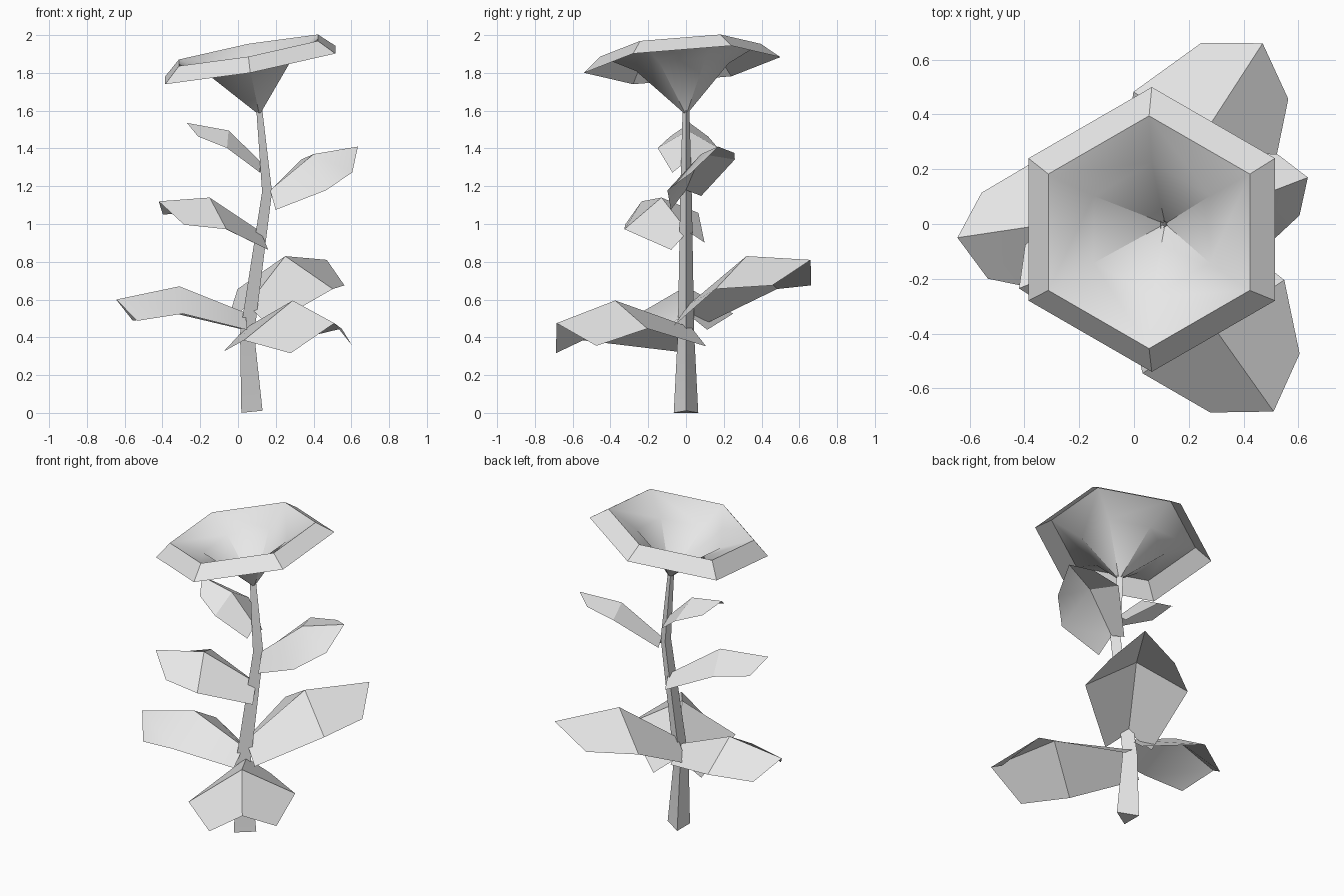
import bpy
from math import cos, sin, pi, radians
from mathutils import Vector

if "Cube" in bpy.data.objects:
    bpy.data.objects.remove(bpy.data.objects["Cube"])

GREY = (0.8, 0.8, 0.8, 1)
grey = bpy.data.materials.new("plain_grey")
grey.use_nodes = True
grey.diffuse_color = GREY
grey.node_tree.nodes["Principled BSDF"].inputs["Base Color"].default_value = GREY


def build(name, verts, faces):
    """Make a mesh object, smooth apart from its sharp creases."""
    mesh = bpy.data.meshes.new(name)
    mesh.from_pydata(verts, [], faces)
    mesh.shade_smooth()
    mesh.set_sharp_from_angle(angle=radians(30))
    mesh.materials.append(grey)
    obj = bpy.data.objects.new(name, mesh)
    bpy.context.collection.objects.link(obj)
    return obj


def ring(centre, radius, sides, turn, slope_x, slope_y):
    """Regular polygon lying on a sloping plane."""
    points = []
    for i in range(sides):
        a = turn + 2 * pi * i / sides
        x, y = radius * cos(a), radius * sin(a)
        points.append(Vector(centre) + Vector((x, y, slope_x * x + slope_y * y)))
    return points


def skin(rings, sides):
    """Quads joining consecutive rings."""
    faces = []
    for r in range(rings - 1):
        for i in range(sides):
            j = (i + 1) % sides
            faces.append((r * sides + i, r * sides + j,
                          (r + 1) * sides + j, (r + 1) * sides + i))
    return faces


# Stem: bent, tapering three-sided tube (x, z, radius, slope)
path = [(0.055, 0.004, 0.075, 0.1), (0.036, 0.42, 0.05, -0.05),
        (0.145, 1.17, 0.035, 0), (0.108, 1.6, 0.021, 0.1)]
verts = []
for x, z, radius, slope in path:
    verts += ring((x, 0, z), radius, 3, 0, slope, 0)
build("stem", verts, [(2, 1, 0)] + skin(len(path), 3))

# Flower: open funnel with a turned-down lip
levels = [((0.112, 0, 1.585), 0.008), ((0.065, -0.02, 1.83), 0.245),
          ((0.055, -0.03, 1.92), 0.425), ((0.065, -0.02, 1.842), 0.52)]
verts = []
for centre, radius in levels:
    verts += ring(centre, radius, 6, pi / 6, 0.18, 0.08)
build("flower", verts, skin(len(levels), 6))


def leaf(name, base, mid, tip, width, roll=0.0):
    """Roof-shaped leaf: a midrib of three points with drooping sides."""
    base, mid, tip = Vector(base), Vector(mid), Vector(tip)
    along = tip - base
    along.z = 0
    along.normalize()
    across = Vector((-along.y, along.x, roll))
    down = Vector((0, 0, -1))
    # spread, droop and setback as parts of the width
    sections = [(base, 0.45, 0.36, 0), (mid, 1, 0.58, 0), (tip, 0.63, 0.45, 0.4)]
    points = []
    for centre, spread, droop, setback in sections:
        for side in (1, 0, -1):
            points.append(centre + width * (across * spread * side + abs(side)
                          * (down * droop - along * setback)))
    faces = [(i, i + 1, i + 4, i + 3) for i in (0, 1, 3, 4)]
    build(name, points, faces)


leaf("lower_front_leaf", (0.04, 0.03, 0.45), (0.29, -0.375, 0.595), (0.51, -0.685, 0.475), 0.31, 0.1)
leaf("lower_back_leaf", (0.05, 0.01, 0.57), (0.25, 0.32, 0.83), (0.47, 0.66, 0.81), 0.3)
leaf("lower_right_leaf", (0.04, 0.0, 0.53), (-0.31, 0.0, 0.67), (-0.645, -0.05, 0.6), 0.25)
leaf("middle_right_leaf", (0.12, 0.01, 0.96), (-0.15, -0.13, 1.14), (-0.42, -0.235, 1.12), 0.215, -0.2)
leaf("middle_left_leaf", (0.17, 0.0, 1.18), (0.4, 0.08, 1.37), (0.635, 0.17, 1.41), 0.19, 0.43)
leaf("upper_right_leaf", (0.12, 0.0, 1.33), (-0.05, 0.01, 1.495), (-0.27, 0.02, 1.535), 0.16)
